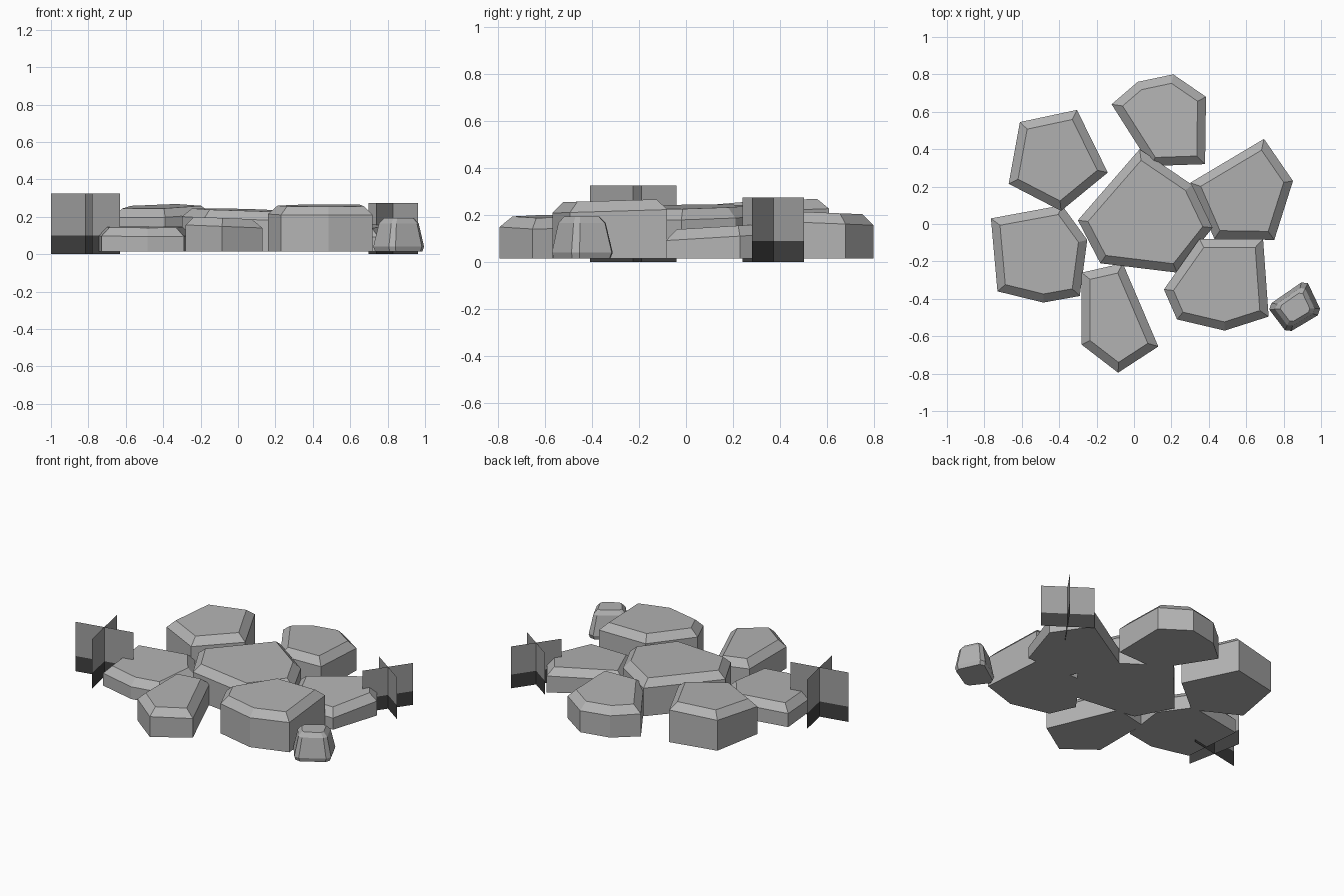
import bpy
import bmesh
import math
from mathutils import Vector

if "Cube" in bpy.data.objects:
    bpy.data.objects.remove(bpy.data.objects["Cube"])

BASE = 0.015    # underside of the stones
INSET = 0.045   # width and drop of the chamfered rim


def material(name, value):
    mat = bpy.data.materials.new(name)
    mat.use_nodes = True
    colour = (value, value, value, 1)
    mat.diffuse_color = colour
    mat.node_tree.nodes["Principled BSDF"].inputs["Base Color"].default_value = colour
    return mat


stone_grey = material("stone grey", 0.45)
blade_grey = material("blade grey", 0.35)
root_dark = material("root dark grey", 0.05)


def add_object(name, bm, *mats):
    mesh = bpy.data.meshes.new(name)
    bm.to_mesh(mesh)
    bm.free()
    for mat in mats:
        mesh.materials.append(mat)
    obj = bpy.data.objects.new(name, mesh)
    bpy.context.collection.objects.link(obj)
    return obj


def loft(name, rings, mat):
    """Closed solid through equal-length rings of points, bottom to top."""
    bm = bmesh.new()
    loops = [[bm.verts.new(p) for p in ring] for ring in rings]
    n = len(loops[0])
    for low, high in zip(loops, loops[1:]):
        for i in range(n):
            j = (i + 1) % n
            bm.faces.new((low[i], low[j], high[j], high[i]))
    bm.faces.new(loops[0][::-1])
    bm.faces.new(loops[-1])
    bmesh.ops.recalc_face_normals(bm, faces=bm.faces)
    return add_object(name, bm, mat)


def inset(points, dist):
    """Mitred inset of a counter-clockwise convex outline."""
    result = []
    for i, p in enumerate(points):
        a = (p - points[i - 1]).normalized()
        b = (points[(i + 1) % len(points)] - p).normalized()
        na, nb = Vector((-a.y, a.x)), Vector((-b.y, b.x))
        result.append(p + (na + nb) * dist / (1 + na.dot(nb)))
    return result


def paving_stone(name, outline, height, slope_x=0.0, slope_y=0.0):
    pts = [Vector(p) for p in reversed(outline)]   # outlines run clockwise
    mid = sum(pts, Vector((0, 0))) / len(pts)

    def top(p, drop):
        d = p - mid
        return (p.x, p.y, height - drop + d.x * slope_x + d.y * slope_y)

    rings = [[(p.x, p.y, BASE) for p in pts],
             [top(p, INSET) for p in pts],
             [top(p, 0) for p in inset(pts, INSET)]]
    loft(name, rings, stone_grey)


# Flat paving stones
paving_stone("centre_stone", [(.03, .40), (.31, .21), (.42, -.02), (.23, -.26),
                              (-.18, -.21), (-.30, .02)], .235, -.03, .02)
paving_stone("back_stone", [(-.12, .64), (.02, .76), (.21, .80), (.385, .68),
                            (.38, .32), (.09, .31)], .21, 0, -.04)
paving_stone("back_left_stone", [(.695, .455), (.85, .23), (.75, -.085),
                                 (.43, -.08), (.30, .22)], .15, 0, .06)
paving_stone("front_left_stone", [(.35, -.08), (.69, -.08), (.72, -.495), (.485, -.57),
                                  (.23, -.51), (.16, -.35)], .26, 0, .03)
paving_stone("front_stone", [(-.28, -.26), (-.06, -.21), (.13, -.655),
                             (-.085, -.795), (-.28, -.645)], .195, -.04, 0)
paving_stone("right_stone", [(-.765, .03), (-.385, .10), (-.25, -.085), (-.29, -.385),
                             (-.485, -.42), (-.73, -.36)], .145, 0, .02)
paving_stone("back_right_stone", [(-.61, .545), (-.305, .61), (-.14, .275),
                                  (-.39, .07), (-.67, .215)], .255, .03, .05)

# Small tapered stone with cut corners
corners = [Vector(p) for p in ((.71, -.44), (.82, -.585), (1.005, -.475), (.92, -.295))]
centre = sum(corners, Vector((0, 0))) / 4
outline = []
for i, c in enumerate(corners):
    outline += [c.lerp(corners[i - 1], .12), c.lerp(corners[(i + 1) % 4], .12)]
rings = []
for z, s in ((BASE, .93), (.04, 1), (.165, .78), (.193, .58)):
    rings.append([(*centre.lerp(p, s), z) for p in outline])
loft("small_stone", rings, stone_grey)


# Crossed upright grass sheets, dark along the root
def grass_tuft(name, x, y, width, height, root, angle):
    bm = bmesh.new()
    for turn in (0, 90):
        a = math.radians(angle + turn)
        d = Vector((math.cos(a), math.sin(a), 0)) * width / 2
        mid = Vector((x, y, 0))
        rows = [[bm.verts.new(mid + d * side + Vector((0, 0, z))) for side in (-1, 1)]
                for z in (0, root, height)]
        for k in (0, 1):
            low, high = rows[k], rows[k + 1]
            face = bm.faces.new((low[0], low[1], high[1], high[0]))
            face.material_index = 1 - k
    add_object(name, bm, blade_grey, root_dark)


grass_tuft("right_grass_tuft", -.815, -.225, .377, .325, .10, 11.5)
grass_tuft("left_grass_tuft", .83, .373, .32, .275, .09, 55)
